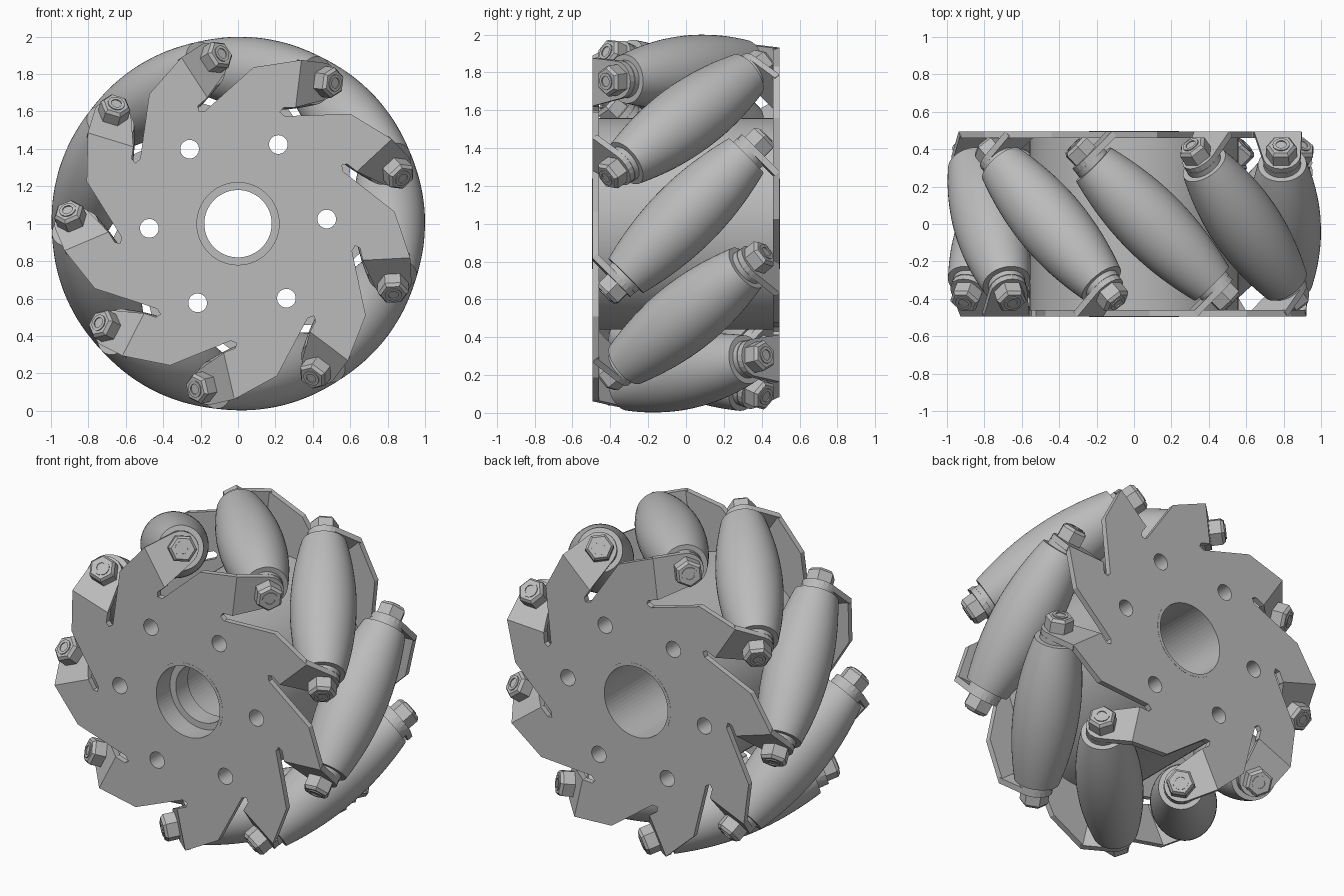
import bpy, bmesh
from math import sin, cos, pi, radians, sqrt
from mathutils import Matrix, Vector

cube = bpy.data.objects.get("Cube")
if cube:
    bpy.data.objects.remove(cube, do_unlink=True)

COUNT, CENTRE, DIST = 9, Vector((0, 0, 1)), 0.81
ANGLES = [radians(3 + 360 / COUNT * k) for k in range(COUNT)]

grey = bpy.data.materials.new("plain_grey")
grey.use_nodes = True
grey.diffuse_color = (0.5, 0.5, 0.5, 1)
grey.node_tree.nodes["Principled BSDF"].inputs["Base Color"].default_value = grey.diffuse_color


def frame(a):
    """Radial and clockwise tangent directions at an angle."""
    return Vector((cos(a), 0, sin(a))), Vector((sin(a), 0, -cos(a)))


def basis(x, y, z, origin):
    m = Matrix((x, y, z)).transposed().to_4x4()
    m.translation = origin
    return m


def finish(bm, name, matrix=None):
    bmesh.ops.recalc_face_normals(bm, faces=bm.faces)
    mesh = bpy.data.meshes.new(name)
    bm.to_mesh(mesh)
    bm.free()
    mesh.materials.append(grey)
    obj = bpy.data.objects.new(name, mesh)
    bpy.context.collection.objects.link(obj)
    if matrix:
        obj.matrix_world = matrix
    return obj


def smooth(obj):
    bpy.ops.object.select_all(action='DESELECT')
    obj.select_set(True)
    bpy.context.view_layer.objects.active = obj
    bpy.ops.object.shade_smooth_by_angle(angle=radians(30))


def lathe(bm, profile, segments):
    """Spin a (radius, height) profile about local z."""
    verts = [bm.verts.new((r, 0, h)) for r, h in profile]
    edges = [bm.edges.new(pair) for pair in zip(verts, verts[1:])]
    bmesh.ops.spin(bm, geom=verts + edges, axis=(0, 0, 1), cent=(0, 0, 0),
                   angle=2 * pi, steps=segments, use_duplicate=False)
    bmesh.ops.remove_doubles(bm, verts=bm.verts, dist=0.0002)


def prism(bm, points, matrix, depth):
    """Extrude a flat outline along the matrix's z axis."""
    face = bm.faces.new([bm.verts.new(matrix @ Vector((x, y, 0))) for x, y in points])
    out = bmesh.ops.extrude_face_region(bm, geom=[face])
    moved = [g for g in out["geom"] if isinstance(g, bmesh.types.BMVert)]
    bmesh.ops.translate(bm, verts=moved, vec=matrix.to_3x3() @ Vector((0, 0, depth)))


def cut(obj, cutter):
    mod = obj.modifiers.new("holes", 'BOOLEAN')
    mod.operation, mod.solver, mod.object = 'DIFFERENCE', 'EXACT', cutter
    cutter.hide_render = True
    cutter.hide_set(True)


# Barrel roller with a spacer at each end
HALF = 0.45
steps = [HALF * i / 12 for i in range(-12, 13)]
barrel = [(1 - sqrt(DIST ** 2 + s * s / 2), s) for s in steps]
bm = bmesh.new()
lathe(bm, [(0, -0.48), (0.1, -0.48), (0.1, -HALF)] + barrel
      + [(0.1, HALF), (0.1, 0.48), (0, 0.48)], 48)
roller = finish(bm, "roller")
smooth(roller)

# Chamfered hex nut and bolt tip, one pair per roller
bm = bmesh.new()
for side in (-1, 1):
    lathe(bm, [(0, 0.5 * side), (0.083, 0.5 * side), (0.083, 0.58 * side),
               (0.068, 0.597 * side), (0, 0.597 * side)], 6)
nuts = finish(bm, "nuts")
bm = bmesh.new()
for side in (-1, 1):
    lathe(bm, [(0, 0.5 * side), (0.045, 0.5 * side), (0.045, 0.603 * side),
               (0.028, 0.603 * side), (0.028, 0.596 * side), (0, 0.596 * side)], 24)
bolt = finish(bm, "bolt_tips")
smooth(bolt)

for a in ANGLES:
    radial, tangent = frame(a)
    axis = (Vector((0, 1, 0)) - tangent).normalized()
    place = basis(radial, axis.cross(radial), axis, CENTRE + radial * DIST)
    for part in (roller, nuts, bolt):
        if a == ANGLES[0]:
            part.matrix_world = place
        else:
            copy = part.copy()
            bpy.context.collection.objects.link(copy)
            copy.matrix_world = place

# Side plate: slotted star outline with tabs bent 45 degrees inward
FACE, THICK, BEND = -0.495, 0.035, 0.23
sector = [(-0.25, 0.575), (-0.02, 0.84), (BEND, 0.91), (BEND, 0.655), (0.165, 0.645), (0.15, 0.62)]
arc = [radians(90 - 18 * i) for i in range(10)]
tab = [(0, 0.91)] + [(0.184 + 0.1 * cos(b), DIST + 0.1 * sin(b)) for b in arc] + [(0, 0.655)]
outline = []
bm = bmesh.new()
inward = Vector((0, 1, 0))
for a in reversed(ANGLES):
    radial, tangent = frame(a)
    for t, r in sector:
        p = tangent * t + radial * r
        outline.append((p.x, p.z))
    prism(bm, tab, basis((tangent + inward).normalized(), radial, (inward - tangent).normalized(),
                         tangent * BEND + inward * FACE), THICK)
tabs = finish(bm, "front_tabs", Matrix.Translation(CENTRE))

bm = bmesh.new()
prism(bm, outline, basis(Vector((1, 0, 0)), Vector((0, 0, 1)), inward, inward * FACE), THICK)
plate = finish(bm, "front_plate", Matrix.Translation(CENTRE))

# Back plate and tabs: the same part turned over about a roller's radial axis
flip = Matrix.Translation(CENTRE) @ Matrix.Rotation(pi, 4, frame(ANGLES[0])[0])
plates = [plate]
for part, name in ((plate, "back_plate"), (tabs, "back_tabs")):
    copy = part.copy()
    copy.name = name
    bpy.context.collection.objects.link(copy)
    copy.matrix_world = flip
    if part is plate:
        plates.append(copy)

# Hub drum
upright = Matrix.Translation(CENTRE) @ Matrix.Rotation(-pi / 2, 4, 'X')
bm = bmesh.new()
bmesh.ops.create_cone(bm, cap_ends=True, segments=96, radius1=0.56, radius2=0.56, depth=0.94)
drum = finish(bm, "hub_drum", upright)
smooth(drum)

# Cutter for the centre bore and six through holes
bm = bmesh.new()
bmesh.ops.create_cone(bm, cap_ends=True, segments=64, radius1=0.22, radius2=0.22, depth=1.2)
for k in range(6):
    a = radians(3 + 60 * k)
    bmesh.ops.create_cone(bm, cap_ends=True, segments=32, radius1=0.05, radius2=0.05, depth=1.2,
                          matrix=Matrix.Translation((0.475 * cos(a), -0.475 * sin(a), 0)))
cutter = finish(bm, "hole_cutter", upright)
for part in plates + [drum]:
    cut(part, cutter)

# Stepped lip inside the bore, and the thin rim around it on each plate
bm = bmesh.new()
lathe(bm, [(0.23, -0.36), (0.18, -0.36), (0.18, -0.24), (0.23, -0.24), (0.23, -0.36)], 64)
smooth(finish(bm, "bore_lip", upright))
bm = bmesh.new()
for y in (-0.496, 0.496):
    lathe(bm, [(0.22, y * 0.97), (0.22, y), (0.24, y), (0.24, y * 0.97), (0.22, y * 0.97)], 64)
smooth(finish(bm, "bore_rims", upright))
